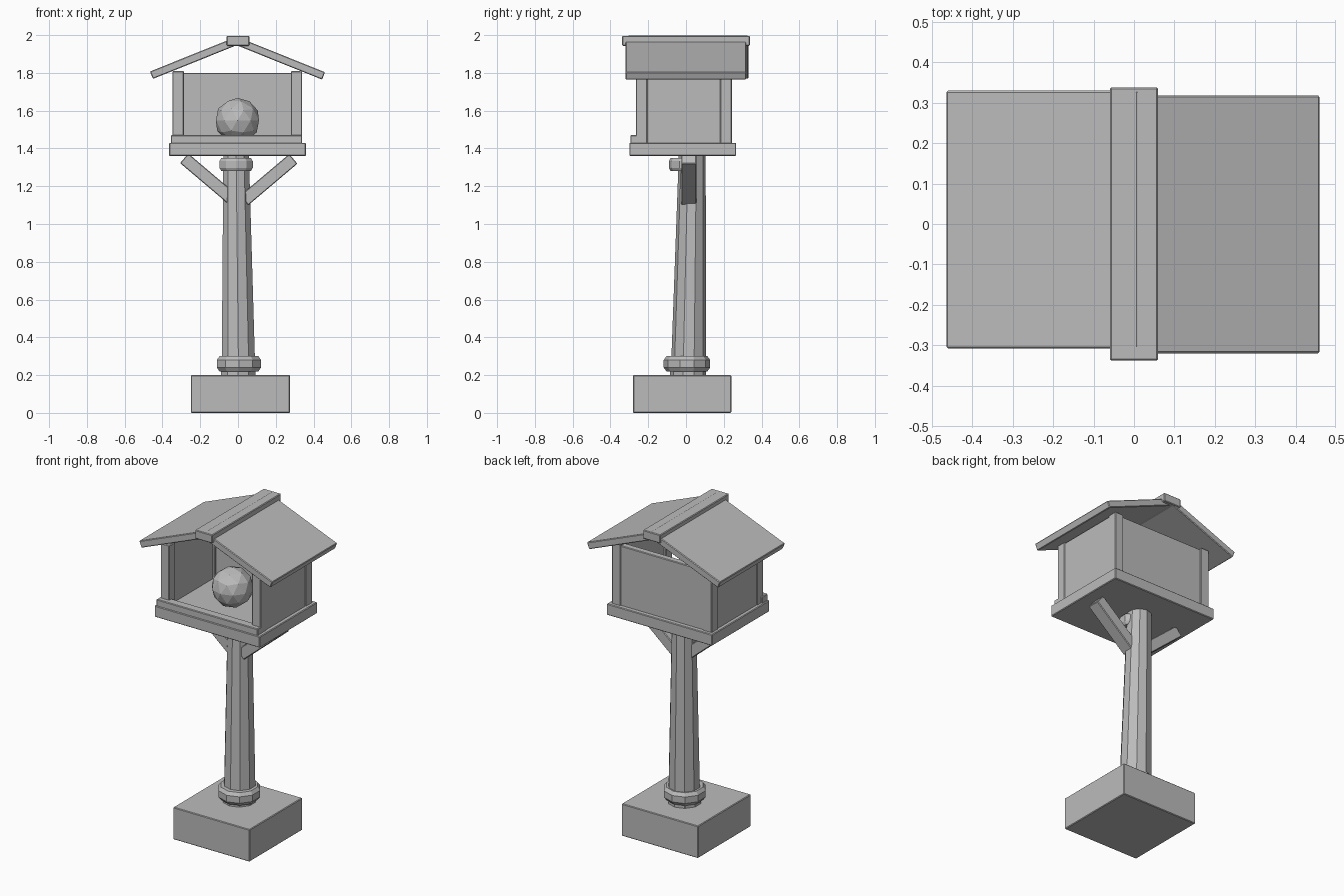
import bpy, bmesh, math
from mathutils import Vector

old = bpy.data.objects.get("Cube")
if old:
    bpy.data.objects.remove(old, do_unlink=True)

GREY = (0.5, 0.5, 0.5, 1)
grey = bpy.data.materials.new("plain grey")
grey.use_nodes = True
grey.diffuse_color = GREY
grey.node_tree.nodes["Principled BSDF"].inputs["Base Color"].default_value = GREY


def add_object(name, bm):
    bmesh.ops.recalc_face_normals(bm, faces=bm.faces)
    mesh = bpy.data.meshes.new(name)
    bm.to_mesh(mesh)
    bm.free()
    mesh.materials.append(grey)
    obj = bpy.data.objects.new(name, mesh)
    bpy.context.collection.objects.link(obj)
    return obj


def box(name, x, y, z, tilt=0.0):
    """Box from three (min, max) ranges, tilted about its own y axis."""
    low, high = Vector((x[0], y[0], z[0])), Vector((x[1], y[1], z[1]))
    bm = bmesh.new()
    bmesh.ops.create_cube(bm, size=1)
    bmesh.ops.scale(bm, vec=high - low, verts=bm.verts)
    obj = add_object(name, bm)
    obj.location = (low + high) / 2
    obj.rotation_euler.y = tilt
    bevel = obj.modifiers.new("worn edges", 'BEVEL')
    bevel.width = 0.004
    bevel.segments = 1
    return obj


def beam(name, start, end, y, depth):
    """Flat board between two (x, z) points on its centre line."""
    dx, dz = end[0] - start[0], end[1] - start[1]
    half = math.hypot(dx, dz) / 2
    mx, mz = (start[0] + end[0]) / 2, (start[1] + end[1]) / 2
    return box(name, (mx - half, mx + half), y, (mz - depth / 2, mz + depth / 2),
               -math.atan2(dz, dx))


def turned(name, rings, sides=10, stretch=1.0):
    """Faceted column through rings of (z, radius, centre x, centre y)."""
    bm = bmesh.new()
    loops = []
    for z, r, cx, cy in rings:
        angles = [math.tau * (i + 0.5) / sides for i in range(sides)]
        loops.append([bm.verts.new((cx + r * math.cos(a), cy + r * stretch * math.sin(a), z))
                      for a in angles])
    for a, b in zip(loops, loops[1:]):
        for i in range(sides):
            j = (i + 1) % sides
            bm.faces.new((a[i], a[j], b[j], b[i]))
    bm.faces.new(loops[0])
    bm.faces.new(loops[-1])
    return add_object(name, bm)


def collar(name, z0, z1, r, cx, cy, stretch=1.0):
    chamfer = (z1 - z0) * 0.25
    turned(name, [(z0, r * 0.88, cx, cy), (z0 + chamfer, r, cx, cy),
                  (z1 - chamfer, r, cx, cy), (z1, r * 0.88, cx, cy)], stretch=stretch)


# Foot block and leaning, tapered post
box("foot_block", (-0.25, 0.275), (-0.28, 0.24), (0, 0.2))
turned("post", [(0.19, 0.094, 0.003, 0.013), (1.37, 0.071, -0.01, 0.033)])
turned("post_foot", [(0.19, 0.095, 0, 0.01), (0.23, 0.095, 0, 0.01)])
collar("lower_collar", 0.22, 0.3, 0.123, 0.005, 0.005)
collar("upper_collar", 1.28, 1.35, 0.093, -0.01, -0.01, 0.87)

# Diagonal braces under the floor
beam("left_brace", (0.033, 1.125), (0.293, 1.345), (-0.025, 0.055), 0.067)
beam("right_brace", (-0.028, 1.13), (-0.285, 1.348), (-0.025, 0.055), 0.067)

# Floor and front sill
box("floor", (-0.365, 0.36), (-0.3, 0.265), (1.36, 1.43))
box("front_sill", (-0.355, 0.34), (-0.295, -0.24), (1.42, 1.47))

# Corner posts and walls
for side, x in (("left", (0.28, 0.34)), ("right", (-0.347, -0.287))):
    box(side + "_front_post", x, (-0.265, -0.205), (1.42, 1.81))
    box(side + "_back_post", x, (0.18, 0.243), (1.42, 1.81))
    wall = (0.295, 0.336) if side == "left" else (-0.342, -0.3)
    box(side + "_wall", wall, (-0.25, 0.235), (1.42, 1.805))
box("back_wall", (-0.31, 0.305), (0.195, 0.237), (1.42, 1.8))

# Roof boards and ridge cap
beam("right_roof", (-0.458, 1.788), (0.018, 1.979), (-0.308, 0.33), 0.042)
beam("left_roof", (0.453, 1.784), (0.0, 1.966), (-0.32, 0.318), 0.042)
box("ridge_cap", (-0.06, 0.06), (-0.338, 0.338), (1.943, 1.996))

# Faceted ball resting on the floor
bm = bmesh.new()
bmesh.ops.create_icosphere(bm, subdivisions=2, radius=0.12)
add_object("ball", bm).location = (-0.003, -0.05, 1.548)
